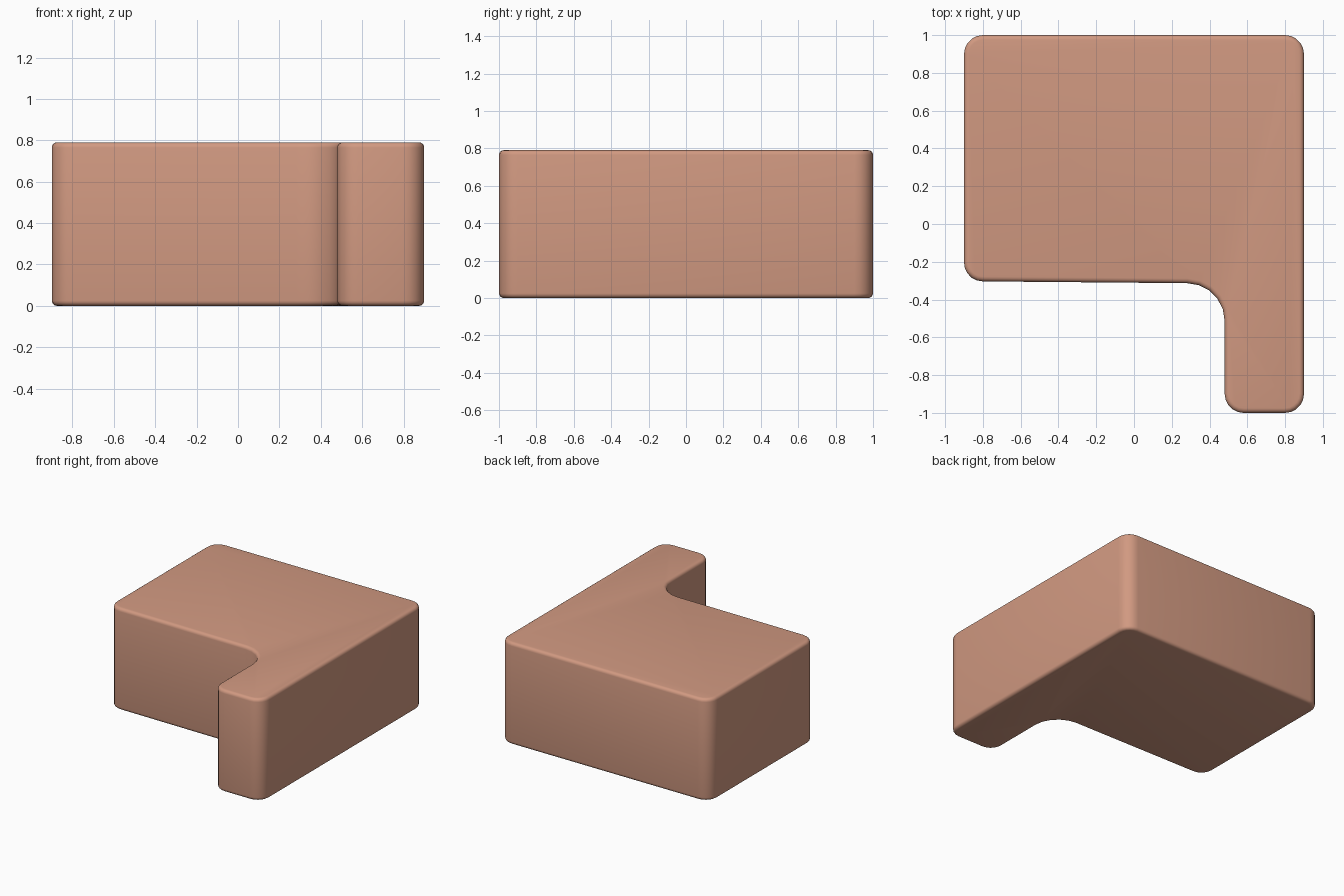
import bpy, bmesh, math
from mathutils import Vector

if "Cube" in bpy.data.objects:
    bpy.data.objects.remove(bpy.data.objects["Cube"])

HEIGHT = 0.79

# L-shaped outline, counter-clockwise: x, y, corner radius
CORNERS = [(-0.9, -0.303, 0.1), (0.48, -0.315, 0.2), (0.48, -1.0, 0.1),
           (0.9, -1.0, 0.1), (0.9, 1.0, 0.1), (-0.9, 1.0, 0.1)]


def rounded(corners, steps=5):
    """Replace every corner with an arc of its own radius."""
    pts = []
    n = len(corners)
    for i, (x, y, r) in enumerate(corners):
        p = Vector((x, y))
        a = (Vector(corners[i - 1][:2]) - p).normalized()
        b = (Vector(corners[(i + 1) % n][:2]) - p).normalized()
        half = a.angle(b) / 2
        centre = p + (a + b).normalized() * r / math.sin(half)
        start = p + a * r / math.tan(half) - centre
        end = p + b * r / math.tan(half) - centre
        sweep = math.pi - 2 * half
        for k in range(steps + 1):
            t = k / steps
            pts.append(centre + (start * math.sin((1 - t) * sweep)
                                 + end * math.sin(t * sweep)) / math.sin(sweep))
    return pts


# Extrude the outline into a solid block
bm = bmesh.new()
base = bm.faces.new([bm.verts.new((p.x, p.y, 0)) for p in rounded(CORNERS)])
top = bmesh.ops.extrude_face_region(bm, geom=[base], use_keep_orig=True)
bmesh.ops.translate(bm, vec=(0, 0, HEIGHT),
                    verts=[v for v in top["geom"] if isinstance(v, bmesh.types.BMVert)])
bmesh.ops.recalc_face_normals(bm, faces=bm.faces)

# Soften the top and bottom rims
rims = [e for e in bm.edges if abs(e.verts[0].co.z - e.verts[1].co.z) < 1e-5]
bmesh.ops.bevel(bm, geom=rims, offset=0.025, segments=4, profile=0.5, affect='EDGES')
bmesh.ops.recalc_face_normals(bm, faces=bm.faces)

mesh = bpy.data.meshes.new("l_shaped_block")
bm.to_mesh(mesh)
bm.free()
block = bpy.data.objects.new("l_shaped_block", mesh)
bpy.context.collection.objects.link(block)

# Terracotta colour and smooth shading
mat = bpy.data.materials.new("terracotta")
mat.diffuse_color = (0.64, 0.32, 0.22, 1)
mat.use_nodes = True
mat.node_tree.nodes["Principled BSDF"].inputs["Base Color"].default_value = mat.diffuse_color
mesh.materials.append(mat)
bpy.context.view_layer.objects.active = block
block.select_set(True)
bpy.ops.object.shade_smooth_by_angle(angle=math.radians(40))
